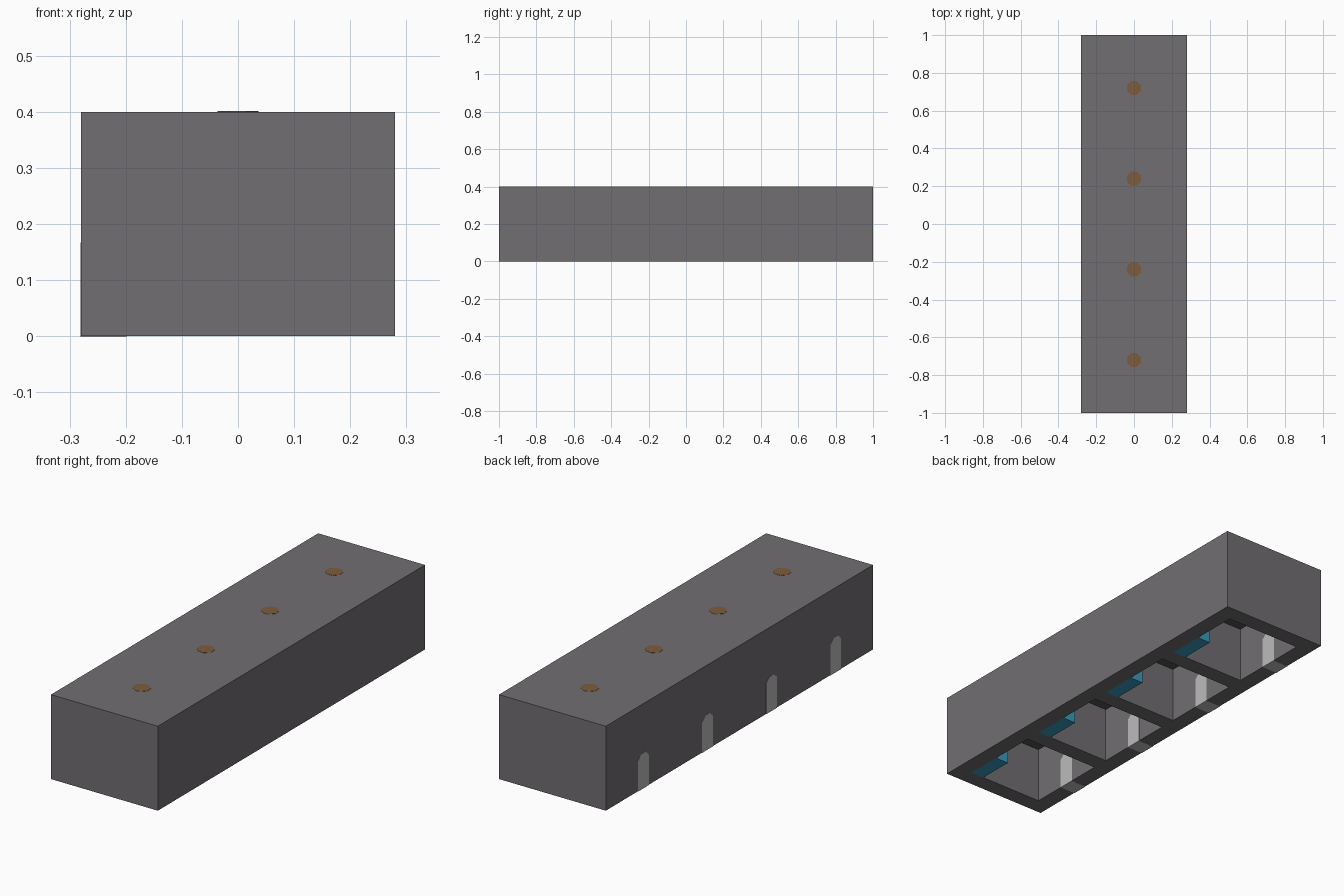
import bpy, bmesh, math

cube = bpy.data.objects.get("Cube")
if cube:
    bpy.data.objects.remove(cube, do_unlink=True)

# Overall sizes
HX, HY, H = 0.28, 1.0, 0.4
CELL, CEILING = 0.2, 0.27
CENTRES = [-0.72, -0.24, 0.24, 0.72]


def material(name, r, g, b):
    m = bpy.data.materials.new(name)
    m.use_nodes = True
    m.diffuse_color = (r, g, b, 1)
    m.node_tree.nodes["Principled BSDF"].inputs["Base Color"].default_value = (r, g, b, 1)
    return m


concrete = material("grey concrete", 0.165, 0.157, 0.165)
dark = material("dark ceiling", 0.09, 0.085, 0.085)
pale = material("pale door", 0.5, 0.5, 0.5)
amber = material("brown plug", 0.205, 0.108, 0.045)
blue = material("blue trough", 0.043, 0.32, 0.51)


def finish(name, bm, mats):
    bmesh.ops.recalc_face_normals(bm, faces=bm.faces)
    mesh = bpy.data.meshes.new(name)
    bm.to_mesh(mesh)
    bm.free()
    for m in mats:
        mesh.materials.append(m)
    ob = bpy.data.objects.new(name, mesh)
    bpy.context.collection.objects.link(ob)
    return ob


def prism(name, points, push, mat):
    """Extrude a closed outline along a vector."""
    bm = bmesh.new()
    face = bm.faces.new([bm.verts.new(p) for p in points])
    made = bmesh.ops.extrude_face_region(bm, geom=[face])["geom"]
    bmesh.ops.translate(bm, vec=push, verts=[v for v in made if isinstance(v, bmesh.types.BMVert)])
    return finish(name, bm, [mat])


def box(name, x0, x1, y0, y1, z0, z1, mat):
    outline = [(x0, y0, z0), (x1, y0, z0), (x1, y1, z0), (x0, y1, z0)]
    return prism(name, outline, (0, 0, z1 - z0), mat)


# Shell: grid floor with the cell squares pushed up into the block
xs = [-HX, -CELL, CELL, HX]
ys = [-HY] + [c + s * CELL for c in CENTRES for s in (-1, 1)] + [HY]
bm = bmesh.new()
grid = [[bm.verts.new((x, y, 0)) for y in ys] for x in xs]
cells = []
for i in range(len(xs) - 1):
    for j in range(len(ys) - 1):
        f = bm.faces.new((grid[i][j], grid[i][j + 1], grid[i + 1][j + 1], grid[i + 1][j]))
        if i == 1 and j % 2 == 1:
            cells.append(f)
rim = [e for e in bm.edges if e.is_boundary]
made = bmesh.ops.extrude_edge_only(bm, edges=rim)["geom"]
bmesh.ops.translate(bm, vec=(0, 0, H), verts=[v for v in made if isinstance(v, bmesh.types.BMVert)])
bmesh.ops.contextual_create(bm, geom=[e for e in made if isinstance(e, bmesh.types.BMEdge)])
for f in bmesh.ops.extrude_discrete_faces(bm, faces=cells)["faces"]:
    f.material_index = 1
    bmesh.ops.translate(bm, vec=(0, 0, CEILING), verts=f.verts)
finish("block_shell", bm, [concrete, dark])

# Fittings of each cell
R = 0.04
ring = [(R * math.cos(a), R * math.sin(a)) for a in
        (math.radians(22.5 + 45 * k) for k in range(8))]
SKIN = 0.001
for n, c in enumerate(CENTRES, 1):
    # Octagonal plug in the roof
    prism(f"roof_plug_{n}", [(x, c + y, CEILING + SKIN) for x, y in ring],
          (0, 0, H - CEILING), amber)
    # Arched door through the right wall
    arch = [(-R, -SKIN), (R, -SKIN)] + [(x * 1.08, 0.13 + y) for x, y in ring[:4]]
    prism(f"door_{n}", [(-HX - SKIN, c + y, z) for y, z in arch],
          (HX - CELL + 2 * SKIN, 0, 0), pale)
    # Trough in the far corner
    box(f"trough_{n}", 0.13, CELL, c - CELL, c - 0.025, 0, 0.08, blue)
